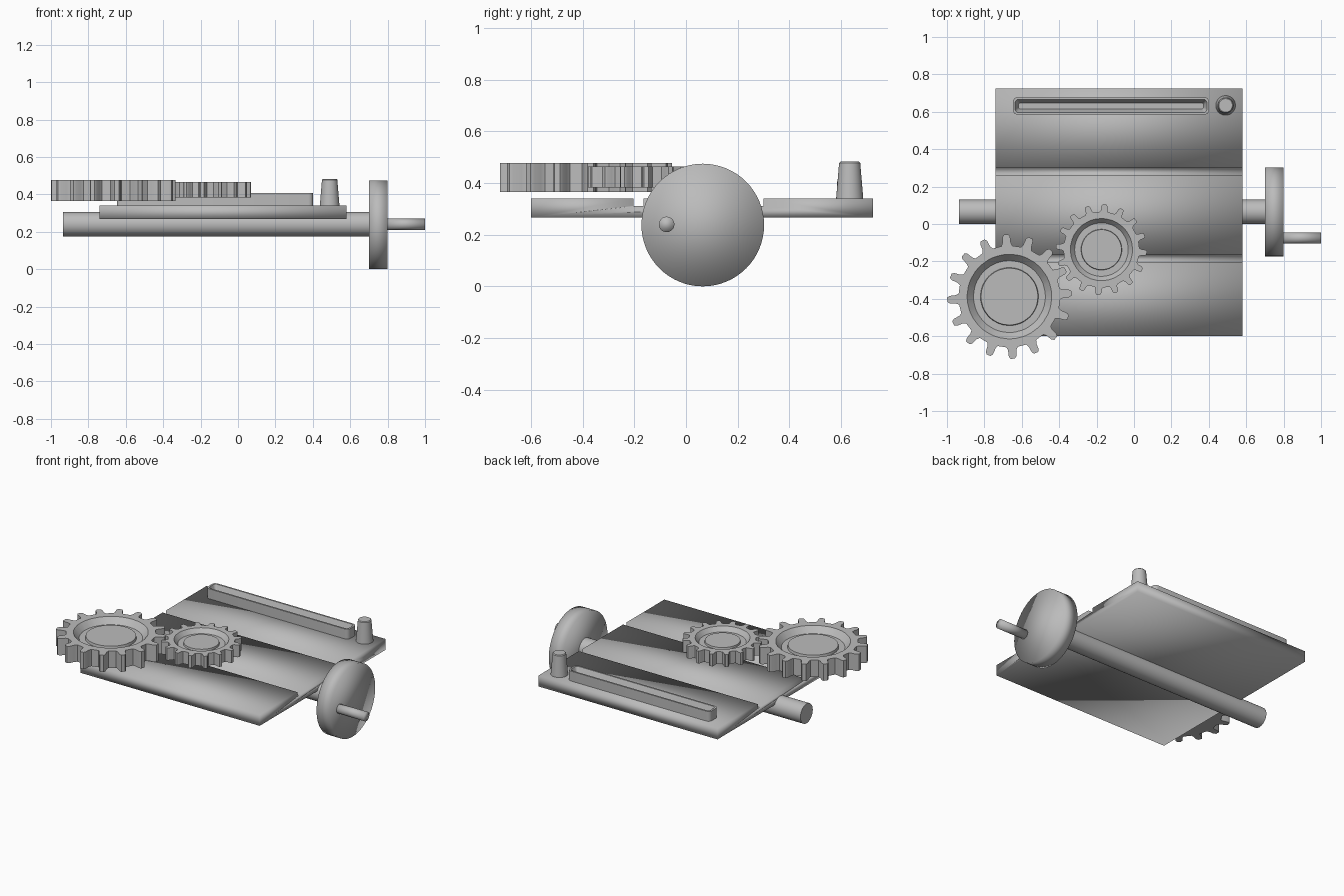
import bpy, bmesh, math
from mathutils import Matrix

if "Cube" in bpy.data.objects:
    bpy.data.objects.remove(bpy.data.objects["Cube"])

grey = bpy.data.materials.new("plain grey")
grey.diffuse_color = (0.5, 0.5, 0.5, 1)
grey.use_nodes = True
grey.node_tree.nodes["Principled BSDF"].inputs["Base Color"].default_value = grey.diffuse_color


def finish(name, bm, soft=False):
    """Turn a bmesh into a shaded grey object."""
    bmesh.ops.recalc_face_normals(bm, faces=bm.faces)
    me = bpy.data.meshes.new(name)
    bm.to_mesh(me)
    bm.free()
    ob = bpy.data.objects.new(name, me)
    bpy.context.collection.objects.link(ob)
    me.materials.append(grey)
    if soft:
        me.shade_smooth()
    else:
        bpy.ops.object.select_all(action='DESELECT')
        ob.select_set(True)
        bpy.context.view_layer.objects.active = ob
        bpy.ops.object.shade_smooth_by_angle(angle=math.radians(35))
    return ob


def loft(name, rings, soft=False):
    """Skin a stack of equally sized point rings, capping both ends."""
    bm = bmesh.new()
    vs = [[bm.verts.new(p) for p in r] for r in rings]
    n = len(vs[0])
    for a, b in zip(vs, vs[1:]):
        for i in range(n):
            j = (i + 1) % n
            bm.faces.new((a[i], a[j], b[j], b[i]))
    bm.faces.new(vs[0])
    bm.faces.new(vs[-1])
    return finish(name, bm, soft)


def rod(name, x0, x1, y, z, r, soft=False, n=48):
    """Cylinder along x."""
    ring = [(y + r * math.cos(2 * math.pi * i / n), z + r * math.sin(2 * math.pi * i / n)) for i in range(n)]
    return loft(name, [[(x, *p) for p in ring] for x in (x0, x1)], soft)


# Grooved base board: side profile run along x
prof = [(-0.6, 0.267), (0.725, 0.267), (0.725, 0.34), (0.30, 0.34), (0.30, 0.312), (0.262, 0.312),
        (0.262, 0.34), (-0.165, 0.34), (-0.165, 0.312), (-0.203, 0.312), (-0.203, 0.34), (-0.6, 0.34)]
loft("base_board", [[(x, y, z) for y, z in prof] for x in (-0.74, 0.58)], True)

# Crank: shaft, wheel, handle
rod("crank_shaft", -0.935, 0.71, 0.065, 0.24, 0.065)
rod("crank_wheel", 0.70, 0.80, 0.065, 0.2375, 0.2375, True, 64)
rod("crank_handle", 0.79, 1.0, -0.075, 0.24, 0.03, True, 32)


# Trough with rounded corners and a sloping inside
def rounded(hx, hy, r, z):
    pts = []
    for k, (sx, sy) in enumerate(((1, 1), (-1, 1), (-1, -1), (1, -1))):
        for i in range(5):
            a = math.pi / 2 * (k + i / 4)
            pts.append((-0.123 + sx * (hx - r) + r * math.cos(a), 0.631 + sy * (hy - r) + r * math.sin(a), z))
    return pts


loft("trough", [rounded(0.525, 0.046, 0.025, 0.335), rounded(0.525, 0.046, 0.025, 0.406),
                rounded(0.513, 0.035, 0.018, 0.406), rounded(0.495, 0.016, 0.012, 0.355)])


def circle(cx, cy, r, z, n=48):
    return [(cx + r * math.cos(2 * math.pi * i / n), cy + r * math.sin(2 * math.pi * i / n), z) for i in range(n)]


# Tapered peg
loft("peg", [circle(0.49, 0.634, 0.053, 0.335), circle(0.49, 0.634, 0.041, 0.478), circle(0.49, 0.634, 0.036, 0.483)])


# Gears: toothed rim, dished face, raised hub
def gear(name, cx, cy, z0, z1, ro, rr, dish, teeth, phase):
    pitch = 2 * math.pi / teeth
    shape = ((-0.28, rr), (-0.20, rr + 0.25 * (ro - rr)), (-0.16, rr + 0.8 * (ro - rr)), (-0.09, ro),
             (0.09, ro), (0.16, rr + 0.8 * (ro - rr)), (0.20, rr + 0.25 * (ro - rr)), (0.28, rr))
    pr = [(math.radians(phase) + pitch * (t + u), r) for t in range(teeth) for u, r in shape]

    def ring(z, rad=None):
        return [(cx + (rad or r) * math.cos(a), cy + (rad or r) * math.sin(a), z) for a, r in pr]
    h = z1 - z0
    d0, d1, d2 = dish
    loft(name, [ring(z0), ring(z1), ring(z1, d0), ring(z1 - 0.35 * h, d1),
                ring(z1 - 0.35 * h, d2 * 1.02), ring(z1 - 0.2 * h, d2)])


gear("large_gear", -0.666, -0.388, 0.365, 0.477, 0.333, 0.272, (0.226, 0.192, 0.152), 16, 3)
gear("small_gear", -0.174, -0.137, 0.383, 0.465, 0.243, 0.203, (0.166, 0.143, 0.107), 16, -4)
